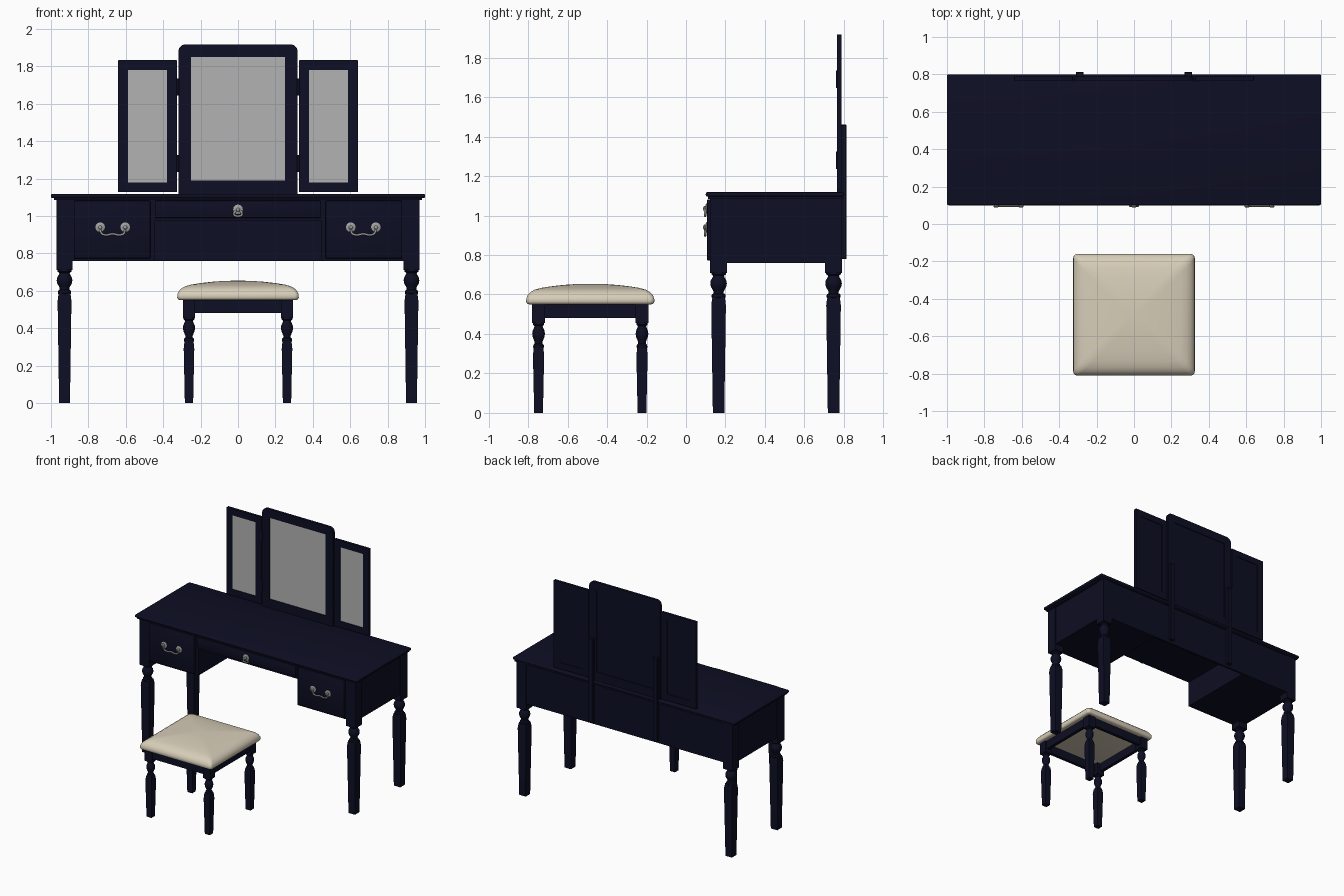
import bpy, bmesh, math
from mathutils import Vector, Matrix

if "Cube" in bpy.data.objects:
    bpy.data.objects.remove(bpy.data.objects["Cube"])


def material(name, rgb):
    m = bpy.data.materials.new(name)
    m.diffuse_color = (*rgb, 1)
    m.use_nodes = True
    m.node_tree.nodes["Principled BSDF"].inputs["Base Color"].default_value = m.diffuse_color
    return m


NAVY = material("navy paint", (0.004, 0.0044, 0.017))
CREAM = material("cream fabric", (0.68, 0.61, 0.48))
GLASS = material("mirror grey", (0.45, 0.45, 0.45))
METAL = material("pewter", (0.36, 0.36, 0.35))


def finish(name, bm, mat, angle=35):
    bmesh.ops.recalc_face_normals(bm, faces=bm.faces)
    me = bpy.data.meshes.new(name)
    bm.to_mesh(me)
    bm.free()
    ob = bpy.data.objects.new(name, me)
    bpy.context.collection.objects.link(ob)
    me.materials.append(mat)
    bpy.ops.object.select_all(action='DESELECT')
    ob.select_set(True)
    bpy.context.view_layer.objects.active = ob
    bpy.ops.object.shade_smooth_by_angle(angle=math.radians(angle))
    return ob


def box(bm, x0, x1, y0, y1, z0, z1, bevel=0, seg=2):
    t = bmesh.new()
    bmesh.ops.create_cube(t, size=1)
    for v in t.verts:
        v.co = Vector(((x0 + x1) / 2 + v.co.x * (x1 - x0),
                       (y0 + y1) / 2 + v.co.y * (y1 - y0),
                       (z0 + z1) / 2 + v.co.z * (z1 - z0)))
    if bevel:
        bmesh.ops.bevel(t, geom=t.edges[:], offset=bevel, segments=seg, profile=0.5, affect='EDGES')
    tmp = bpy.data.meshes.new("tmp")
    t.to_mesh(tmp)
    t.free()
    bm.from_mesh(tmp)
    bpy.data.meshes.remove(tmp)


def loft(bm, rings):
    """Skin a list of closed rings and cap both ends."""
    vs = [[bm.verts.new(p) for p in r] for r in rings]
    n = len(vs[0])
    for a, b in zip(vs, vs[1:]):
        for i in range(n):
            bm.faces.new((a[i], a[(i + 1) % n], b[(i + 1) % n], b[i]))
    bm.faces.new(vs[0])
    bm.faces.new(vs[-1])


def lathe(bm, origin, profile, n, mat=Matrix()):
    """profile = (height, radius); four sides means a square of that half width"""
    off, k = (math.pi / 4, math.sqrt(2)) if n == 4 else (0, 1)
    o = Vector(origin)
    loft(bm, [[o + mat @ Vector((r * k * math.cos(off + i * math.tau / n),
                                 r * k * math.sin(off + i * math.tau / n), h))
               for i in range(n)] for h, r in profile])


def leg(name, x, y, top, zb, s):
    bm = bmesh.new()
    lathe(bm, (x, y, 0), [(top, .0425 * s), (zb, .0425 * s)], 4)
    turned = [(0, .037), (-.008, .037), (-.015, .027), (-.025, .031), (-.04, .040), (-.055, .042),
              (-.07, .039), (-.085, .031), (-.095, .026), (-.104, .026), (-.11, .034),
              (-.122, .036), (-.13, .031)]
    lathe(bm, (x, y, zb), [(h, r * s) for h, r in turned], 24)
    lathe(bm, (x, y, 0), [(zb - .12, .030 * s), (zb - .14, .034 * s), (zb - .165, .037 * s),
                          (0, .029 * s)], 4)
    finish(name, bm, NAVY)


# Table legs, whose square tops form the corner posts
for side, x in (("left", -.9275), ("right", .9275)):
    leg(f"{side}_front_table_leg", x, .165, 1.09, .71, 1)
    leg(f"{side}_back_table_leg", x, .7475, 1.09, .71, 1)

# Table top with a moulding under it
bm = bmesh.new()
box(bm, -1, 1, .1, .8, 1.096, 1.118, .008, 3)
box(bm, -.985, .985, .112, .795, 1.084, 1.098)
finish("table_top", bm, NAVY)

# Carcass: two pedestals, centre drawer housing and back panel
bm = bmesh.new()
for s in (-1, 1):
    xs = sorted((s * .445, s * .964))
    box(bm, *xs, .127, .785, .76, 1.09)
box(bm, -.445, .445, .127, .785, .972, 1.09)
box(bm, -.445, .445, .768, .785, .76, .972)
finish("carcass", bm, NAVY)

# Drawer fronts
for name, x0, x1, z0 in (("left", -.878, -.468, .772), ("centre", -.445, .445, .99),
                         ("right", .468, .878, .772)):
    bm = bmesh.new()
    box(bm, x0, x1, .106, .135, z0, 1.082, .007)
    finish(f"{name}_drawer_front", bm, NAVY)

OUT = Matrix.Rotation(math.pi / 2, 4, 'X')  # turns +z into -y


def rosette(bm, x, z):
    lathe(bm, (x, .107, z), [(0, .026), (.004, .026), (.007, .02), (.008, .012), (.014, .014),
                             (.019, .009), (.02, .003)], 12, OUT)


def bail(name, pts, depth):
    cu = bpy.data.curves.new(name, 'CURVE')
    cu.dimensions = '3D'
    cu.bevel_depth = depth
    cu.bevel_resolution = 2
    cu.resolution_u = 5
    sp = cu.splines.new('BEZIER')
    sp.bezier_points.add(len(pts) - 1)
    for b, (x, z) in zip(sp.bezier_points, pts):
        b.co = (x, .097, z)
        b.handle_left_type = b.handle_right_type = 'AUTO'
    ob = bpy.data.objects.new(name, cu)
    bpy.context.collection.objects.link(ob)
    cu.materials.append(METAL)
    bpy.ops.object.select_all(action='DESELECT')
    ob.select_set(True)
    bpy.context.view_layer.objects.active = ob
    bpy.ops.object.convert(target='MESH')


# Drawer handles
for side, x in (("left", -.67), ("right", .67)):
    bm = bmesh.new()
    for dx in (-.067, .067):
        rosette(bm, x + dx, .94)
    finish(f"{side}_handle_rosettes", bm, METAL)
    bail(f"{side}_handle_bail", [(x + a, b) for a, b in (
        (-.067, .935), (-.06, .907), (-.035, .898), (0, .904), (.035, .898), (.06, .907),
        (.067, .935))], .006)
bm = bmesh.new()
rosette(bm, 0, 1.035)
finish("centre_pull_rosette", bm, METAL)
bail("centre_pull_drop", [(-.01, 1.03), (-.022, 1.01), (0, .998), (.022, 1.01), (.01, 1.03)], .006)


def mirror(name, x0, x1, z0, z1, wx, wb, wt, rad):
    """Framed mirror with rounded top corners and a recessed back panel."""
    bm = bmesh.new()
    y0, y1 = .766, .788
    box(bm, x0, x0 + wx, y0, y1, z0, z1 - wt)
    box(bm, x1 - wx, x1, y0, y1, z0, z1 - wt)
    box(bm, x0 + wx, x1 - wx, y0, y1, z0, z0 + wb)
    out = [(x0, z1 - wt), (x1, z1 - wt)]
    for cx, a0 in ((x1 - rad, 0), (x0 + rad, 90)):
        for i in range(7):
            a = math.radians(a0 + i * 15)
            out.append((cx + rad * math.cos(a), z1 - rad + rad * math.sin(a)))
    loft(bm, [[(x, y, z) for x, z in out] for y in (y0, y1)])
    box(bm, x0 + wx, x1 - wx, .776, .783, z0 + wb, z1 - wt)
    finish(f"{name}_mirror_frame", bm, NAVY)
    bm = bmesh.new()
    box(bm, x0 + wx, x1 - wx, .771, .777, z0 + wb, z1 - wt)
    finish(f"{name}_mirror_glass", bm, GLASS)


mirror("centre", -.319, .319, 1.118, 1.918, .068, .072, .068, .04)
mirror("left", -.641, -.327, 1.128, 1.834, .053, .052, .053, .004)
mirror("right", .327, .641, 1.128, 1.834, .053, .052, .053, .004)

# Hinges between mirrors and straps fixing the centre mirror to the carcass
for side, s in (("left", -1), ("right", 1)):
    bm = bmesh.new()
    for z in (1.28, 1.69):
        lathe(bm, (s * .323, .767, z), [(-.045, .007), (.045, .007)], 12)
    finish(f"{side}_mirror_hinges", bm, NAVY)
    bm = bmesh.new()
    xs = sorted((s * .27, s * .31))
    box(bm, *xs, .785, .814, .78, 1.46, .003, 1)
    finish(f"{side}_mirror_strap", bm, NAVY)

# Stool legs and rails
CY = -.485
for side, x in (("left", -.262), ("right", .262)):
    for end, dy in (("front", -.262), ("back", .262)):
        leg(f"{side}_{end}_stool_leg", x, CY + dy, .552, .455, .765)
bm = bmesh.new()
for s in (-1, 1):
    xs = sorted((s * .258, s * .284))
    box(bm, *xs, CY - .25, CY + .25, .482, .552)
    box(bm, -.25, .25, CY + xs[0], CY + xs[1], .482, .552)
finish("stool_rails", bm, NAVY)


def rounded_square(half, r, z):
    pts = []
    for k, (sx, sy) in enumerate(((1, 1), (-1, 1), (-1, -1), (1, -1))):
        for i in range(6):
            a = math.radians(k * 90 + i * 18)
            pts.append((sx * (half - r) + r * math.cos(a), CY + sy * (half - r) + r * math.sin(a), z))
    return pts


# Domed stool cushion
bm = bmesh.new()
loft(bm, [rounded_square(h, r, z) for h, r, z in (
    (.308, .015, .55), (.319, .02, .553), (.325, .022, .563), (.324, .022, .58), (.317, .025, .597),
    (.303, .028, .612), (.282, .03, .624), (.25, .03, .633), (.20, .03, .641), (.14, .03, .648),
    (.07, .02, .653), (.02, .01, .654))])
finish("seat_cushion", bm, CREAM, 60)
